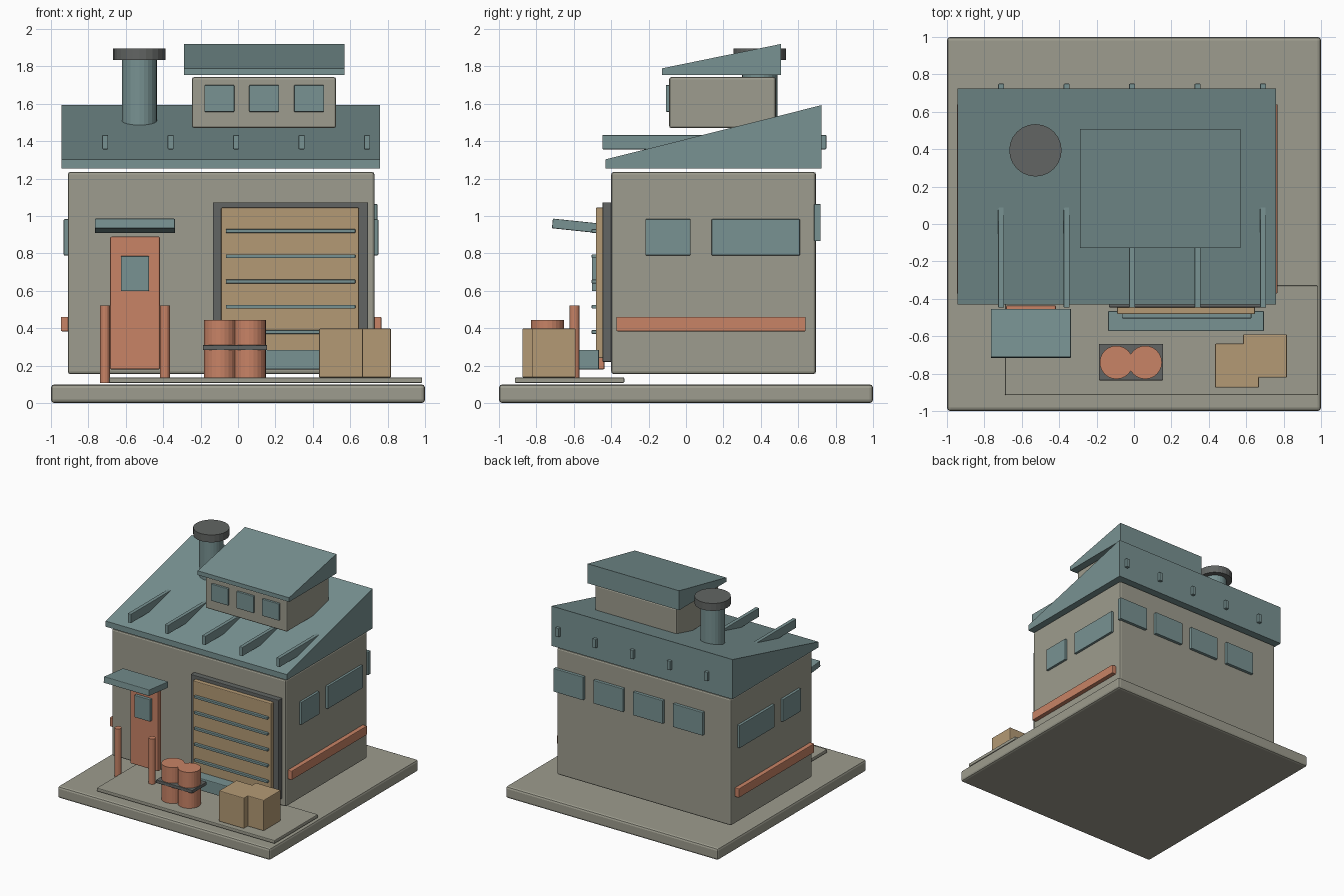
import bpy, bmesh, math
from mathutils import Matrix

if "Cube" in bpy.data.objects:
    bpy.data.objects.remove(bpy.data.objects["Cube"], do_unlink=True)


def material(name, rgb):
    def linear(c):
        c /= 255
        return c / 12.92 if c < 0.04 else ((c + 0.055) / 1.055) ** 2.4
    col = [linear(c) for c in rgb] + [1.0]
    m = bpy.data.materials.new(name)
    m.use_nodes = True
    m.diffuse_color = col
    m.node_tree.nodes["Principled BSDF"].inputs["Base Color"].default_value = col
    return m


CONCRETE = material("warm grey concrete", (157, 156, 142))
TEAL = material("dusty teal", (120, 146, 146))
ORANGE = material("terracotta orange", (200, 131, 102))
TAN = material("cardboard tan", (180, 154, 117))
DARK = material("dark grey metal", (98, 101, 99))


def finish(name, bm, mat, bevel=0.0):
    bmesh.ops.recalc_face_normals(bm, faces=bm.faces)
    mesh = bpy.data.meshes.new(name)
    bm.to_mesh(mesh)
    bm.free()
    mesh.materials.append(mat)
    ob = bpy.data.objects.new(name, mesh)
    bpy.context.collection.objects.link(ob)
    if bevel:
        mod = ob.modifiers.new("soft edges", 'BEVEL')
        mod.width, mod.segments = bevel, 2
    return ob


def box(name, x, y, z, mat, bevel=0.0, tilt=0.0):
    """Box from (min, max) ranges, optionally tilted about x."""
    ranges = (x, y, z)
    size = [b - a for a, b in ranges]
    mid = [(a + b) / 2 for a, b in ranges]
    bm = bmesh.new()
    mtx = (Matrix.Translation(mid) @ Matrix.Rotation(math.radians(tilt), 4, 'X')
           @ Matrix.Diagonal((*size, 1)))
    bmesh.ops.create_cube(bm, size=1, matrix=mtx)
    return finish(name, bm, mat, bevel)


def cylinder(name, x, y, z, radius, mat, sides=24):
    bm = bmesh.new()
    bmesh.ops.create_cone(bm, cap_ends=True, segments=sides, radius1=radius, radius2=radius,
                          depth=z[1] - z[0], matrix=Matrix.Translation((x, y, sum(z) / 2)))
    return finish(name, bm, mat)


def shed_roof(name, x, y, z, front_top, mat):
    """Wedge with a low front edge and a high back edge."""
    profile = [(y[0], z[0]), (y[1], z[0]), (y[1], z[1]), (y[0], front_top)]
    bm = bmesh.new()
    face = bm.faces.new([bm.verts.new((x[0], *p)) for p in profile])
    ext = bmesh.ops.extrude_face_region(bm, geom=[face])["geom"]
    moved = [v for v in ext if isinstance(v, bmesh.types.BMVert)]
    bmesh.ops.translate(bm, vec=(x[1] - x[0], 0, 0), verts=moved)
    return finish(name, bm, mat)


def around(c, half):
    return (c - half, c + half)


# Ground slab, apron and main walls
box("ground_slab", (-1, 1), (-1, 1), (0, 0.1), CONCRETE, 0.018)
box("front_apron", (-0.69, 0.985), (-0.915, -0.33), (0.108, 0.137), CONCRETE, 0.006)
box("main_walls", (-0.91, 0.73), (-0.4, 0.695), (0.155, 1.236), CONCRETE, 0.014)

# Main roof with its ribs
shed_roof("main_roof", (-0.945, 0.76), (-0.43, 0.725), (1.255, 1.593), 1.303, TEAL)
for i in range(5):
    box(f"roof_rib_{i + 1}", around(-0.71 + 0.35 * i, 0.016), (-0.447, 0.75),
        (1.357, 1.433), TEAL, 0.004)

# Roof lantern
box("lantern_walls", (-0.246, 0.524), (-0.09, 0.48), (1.47, 1.743), CONCRETE, 0.012)
shed_roof("lantern_roof", (-0.29, 0.57), (-0.127, 0.508), (1.754, 1.92), 1.79, TEAL)
for i in range(3):
    box(f"lantern_window_{i + 1}", around(-0.1 + 0.24 * i, 0.08), (-0.108, -0.08),
        (1.557, 1.7), TEAL, 0.004)

# Chimney
cylinder("chimney_pipe", -0.527, 0.394, (1.45, 1.84), 0.094, TEAL)
cylinder("chimney_cap", -0.527, 0.394, (1.834, 1.897), 0.14, DARK)

# Entrance
box("front_door", (-0.684, -0.417), (-0.477, -0.435), (0.18, 0.89), ORANGE, 0.008)
box("door_window", (-0.626, -0.476), (-0.503, -0.47), (0.598, 0.786), TEAL, 0.004)
box("door_canopy", (-0.765, -0.337), (-0.715, -0.455), (0.921, 0.973), TEAL, 0.005, tilt=-6)
for side, x in (("right", -0.711), ("left", -0.391)):
    cylinder(f"{side}_post", x, -0.596, (0.107, 0.522), 0.027, ORANGE, 16)

# Garage door
box("garage_frame", (-0.134, 0.695), (-0.446, -0.395), (0.22, 1.073), DARK, 0.004)
box("garage_panel", (-0.09, 0.647), (-0.482, -0.44), (0.24, 1.045), TAN, 0.006)
for i in range(5):
    box(f"garage_groove_{i + 1}", (-0.065, 0.627), (-0.504, -0.476),
        around(0.92 - 0.135 * i, 0.01), TEAL, 0.003)
box("garage_step", (-0.139, 0.695), (-0.573, -0.465), (0.18, 0.285), TEAL, 0.006)

# Side windows and bumper rails
for side, x in (("left", (0.72, 0.75)), ("right", (-0.932, -0.9))):
    box(f"{side}_small_window", x, (-0.217, 0.024), (0.79, 0.983), TEAL, 0.004)
    box(f"{side}_large_window", x, (0.137, 0.609), (0.79, 0.983), TEAL, 0.004)
for side, x in (("left", (0.72, 0.767)), ("right", (-0.947, -0.9))):
    box(f"{side}_bumper_rail", x, (-0.372, 0.64), (0.384, 0.461), ORANGE, 0.005)

# Back windows
for i in range(4):
    box(f"back_window_{i + 1}", around(0.605 - 0.375 * i, 0.14), (0.685, 0.72),
        (0.866, 1.064), TEAL, 0.004)

# Strapped barrels
for i, x in enumerate((-0.094, 0.06)):
    cylinder(f"barrel_{i + 1}", x, -0.74, (0.137, 0.443), 0.089, ORANGE)
box("barrel_strap", (-0.187, 0.155), (-0.836, -0.642), (0.283, 0.31), DARK, 0.003)

# Crates
box("front_crate", (0.433, 0.668), (-0.875, -0.64), (0.137, 0.398), TAN, 0.006)
box("back_crate", (0.583, 0.818), (-0.822, -0.59), (0.137, 0.398), TAN, 0.006)
